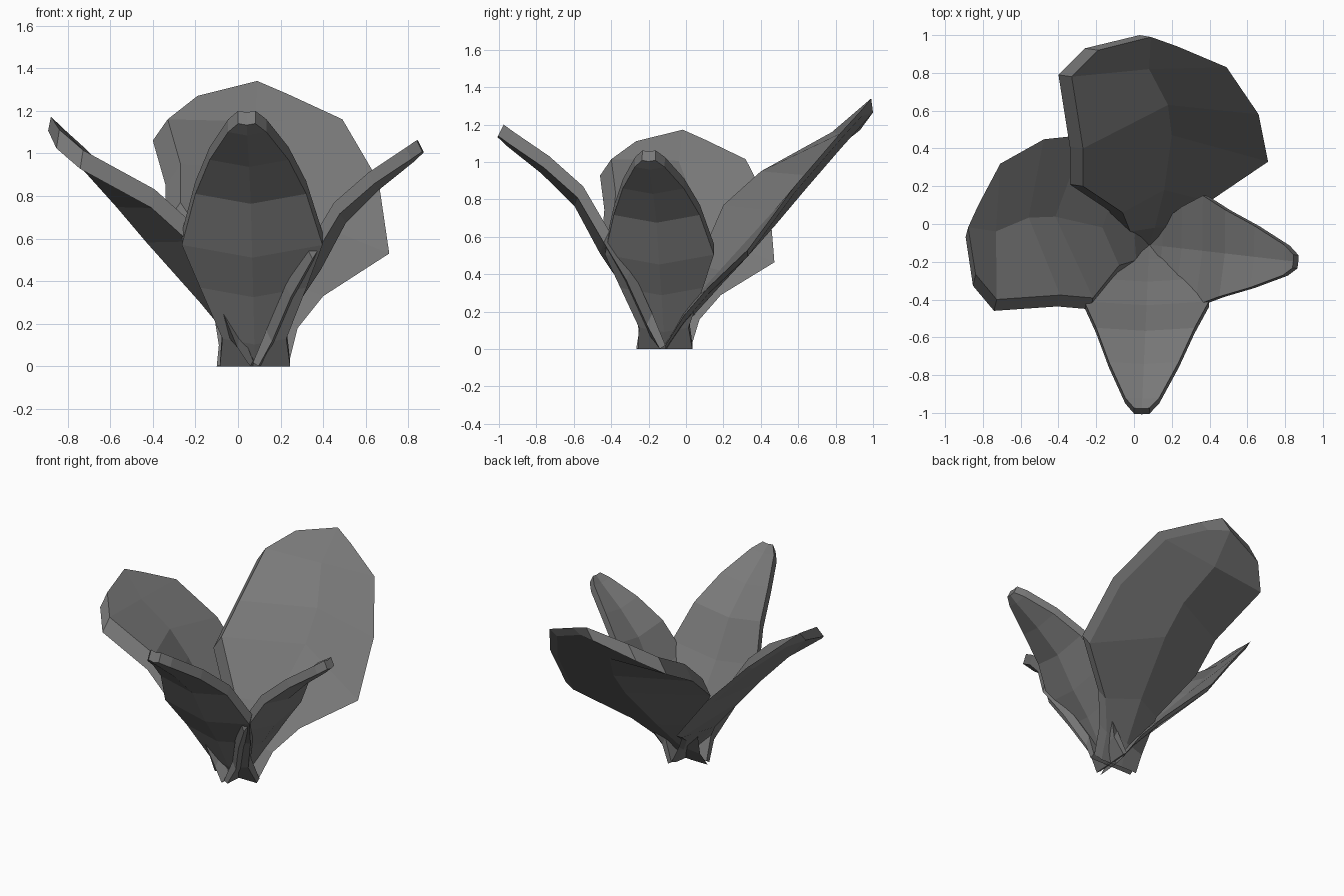
import bpy
import bmesh
from math import radians
from mathutils import Vector

default = bpy.data.objects.get("Cube")
if default:
    bpy.data.objects.remove(default, do_unlink=True)

# One plain grey for the whole plant
grey = bpy.data.materials.new("leaf_grey")
grey.use_nodes = True
colour = (0.19, 0.19, 0.19, 1)
grey.diffuse_color = colour
grey.node_tree.nodes["Principled BSDF"].inputs["Base Color"].default_value = colour

ROOT = Vector((0.08, -0.11, 0))


def make_leaf(name, rows, depths, angle, size):
    """Skin rows of left, middle and right points over a lower copy of them."""
    bm = bmesh.new()
    top = [[bm.verts.new(point) for point in row] for row in rows]

    # Underside, each column moved by its own depth and kept above the ground
    under = []
    for row in rows:
        points = [Vector(point) + Vector(depth) for point, depth in zip(row, depths)]
        for point in points:
            point.z = max(point.z, 0)
        under.append([bm.verts.new(point) for point in points])

    for grid in (top, under):
        for low, high in zip(grid, grid[1:]):
            for j in range(2):
                bm.faces.new((low[j], low[j + 1], high[j + 1], high[j]))

    # Rim around the edge
    rims = []
    for grid in (top, under):
        left = [row[0] for row in grid]
        right = [row[-1] for row in grid]
        rims.append(left + [grid[-1][1]] + right[::-1] + [grid[0][1]])
    upper, lower = rims
    for i in range(len(upper)):
        bm.faces.new((upper[i - 1], upper[i], lower[i], lower[i - 1]))
    bmesh.ops.recalc_face_normals(bm, faces=bm.faces[:])

    mesh = bpy.data.meshes.new(name)
    bm.to_mesh(mesh)
    bm.free()
    mesh.materials.append(grey)
    leaf = bpy.data.objects.new(name, mesh)
    bpy.context.collection.objects.link(leaf)
    leaf.location = ROOT
    leaf.rotation_euler.z = radians(angle)
    leaf.scale = (size, size, size)


# Narrow pointed leaf: half width, reach and height along its length
narrow_profile = [
    (.165, 0, .02), (.15, .07, .19), (.25, .18, .43), (.33, .3, .63),
    (.26, .44, .87), (.185, .62, 1.03), (.09, .81, 1.16), (.04, .865, 1.2),
]
narrow_rows = []
for half, reach, height in narrow_profile:
    drift = 0.045 * reach
    dip = 0.18 * half if reach else 0
    narrow_rows.append([
        (drift - half, reach, height),
        (drift, reach + dip / 3, height - dip),
        (drift + half, reach, height),
    ])
narrow_depths = [(0, .03, -.06)] * 3

# Broad leaf with one raised side: left, middle and right points per row
broad_rows = [
    [(-.11, 0, .03), (0, 0, .03), (.16, 0, .02)],
    [(-.1, .07, .2), (.03, .09, .2), (.2, .1, .18)],
    [(-.14, .17, .45), (.08, .29, .42), (.32, .23, .33)],
    [(-.35, .31, .77), (.12, .58, .74), (.63, .44, .53)],
    [(-.35, .51, .95), (.1, .74, .93), (.58, .69, .87)],
    [(-.41, .89, 1.16), (0, .93, 1.15), (.41, .94, 1.16)],
    [(-.27, 1.03, 1.27), (.01, 1.1, 1.34), (.15, 1.05, 1.28)],
]
# Thick on the raised side, thin on the other
broad_depths = [(-.07, .01, -.1), (-.06, .01, -.075), (-.06, 0, -.035)]

# Each leaf shape appears twice, the second time turned and smaller
make_leaf("front_leaf", narrow_rows, narrow_depths, 180, 1)
make_leaf("left_leaf", narrow_rows, narrow_depths, 266, 0.885)
make_leaf("back_leaf", broad_rows, broad_depths, 0, 1)
make_leaf("right_leaf", broad_rows, broad_depths, 85, 0.875)
